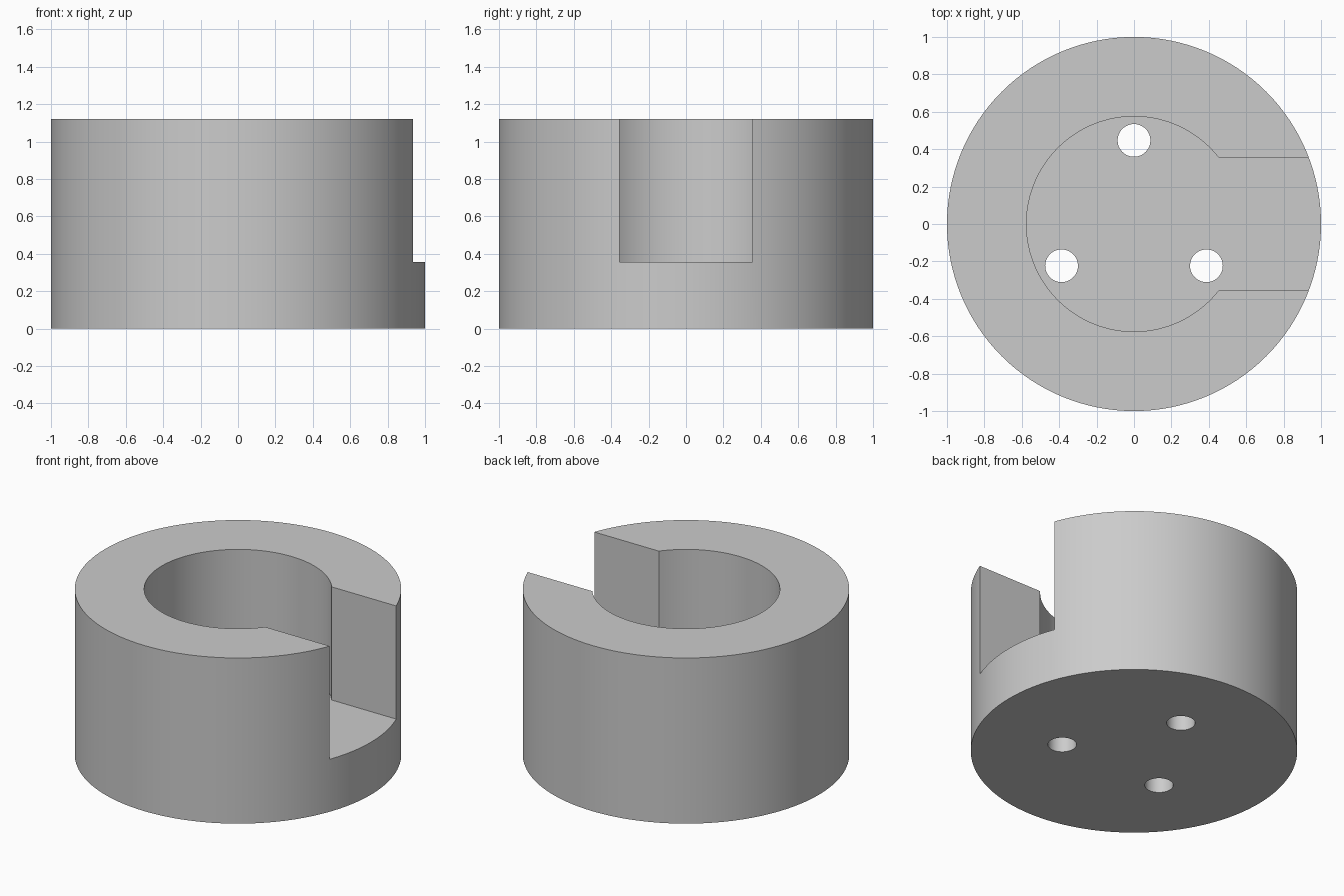
import bpy, bmesh
from math import sin, cos, asin, pi, radians

if "Cube" in bpy.data.objects:
    bpy.data.objects.remove(bpy.data.objects["Cube"])

HEIGHT, FLOOR = 1.12, 0.355
BODY_R, POCKET_R, SLOT_HALF = 1.0, 0.575, 0.355
HOLE_R, HOLE_DIST = 0.0875, 0.447

grey = bpy.data.materials.new("plain grey")
grey.use_nodes = True
colour = (0.6, 0.6, 0.6, 1)
grey.diffuse_color = colour
grey.node_tree.nodes["Principled BSDF"].inputs["Base Color"].default_value = colour


def arc(radius, start, end, steps, cx=0, cy=0):
    return [(cx + radius * cos(start + (end - start) * i / steps),
             cy + radius * sin(start + (end - start) * i / steps))
            for i in range(steps + 1)]


def circle(radius, steps, cx=0, cy=0):
    return arc(radius, 0, 2 * pi, steps, cx, cy)[:-1]


def prism(name, outline, bottom, top):
    """Extrude a flat outline straight up."""
    bm = bmesh.new()
    base = bm.faces.new([bm.verts.new((x, y, bottom)) for x, y in outline])
    raised = bmesh.ops.extrude_face_region(bm, geom=[base])["geom"]
    bmesh.ops.translate(bm, vec=(0, 0, top - bottom),
                        verts=[v for v in raised if isinstance(v, bmesh.types.BMVert)])
    bmesh.ops.recalc_face_normals(bm, faces=bm.faces)
    mesh = bpy.data.meshes.new(name)
    bm.to_mesh(mesh)
    bm.free()
    mesh.materials.append(grey)
    obj = bpy.data.objects.new(name, mesh)
    bpy.context.collection.objects.link(obj)
    return obj


# Round body
body = prism("slotted_cup", circle(BODY_R, 128), 0, HEIGHT)

# Keyhole cutter: round pocket with a slot out to the +x side
mouth = asin(SLOT_HALF / POCKET_R)
keyhole = arc(POCKET_R, mouth, 2 * pi - mouth, 96)
keyhole += [(1.3, -SLOT_HALF), (1.3, SLOT_HALF)]
cutters = [prism("keyhole_cutter", keyhole, FLOOR, HEIGHT + 0.3)]

# Three bolt holes through the floor
for i in range(3):
    a = pi / 2 + i * 2 * pi / 3
    outline = circle(HOLE_R, 48, HOLE_DIST * cos(a), HOLE_DIST * sin(a))
    cutters.append(prism("hole_cutter", outline, -0.2, FLOOR + 0.2))

bpy.ops.object.select_all(action="DESELECT")
body.select_set(True)
bpy.context.view_layer.objects.active = body
for cutter in cutters:
    cutter.hide_render = True
    mod = body.modifiers.new("cut", "BOOLEAN")
    mod.operation, mod.solver, mod.object = "DIFFERENCE", "EXACT", cutter
    bpy.ops.object.modifier_apply(modifier=mod.name)
    bpy.data.objects.remove(cutter)

bpy.ops.object.shade_smooth_by_angle(angle=radians(30))
